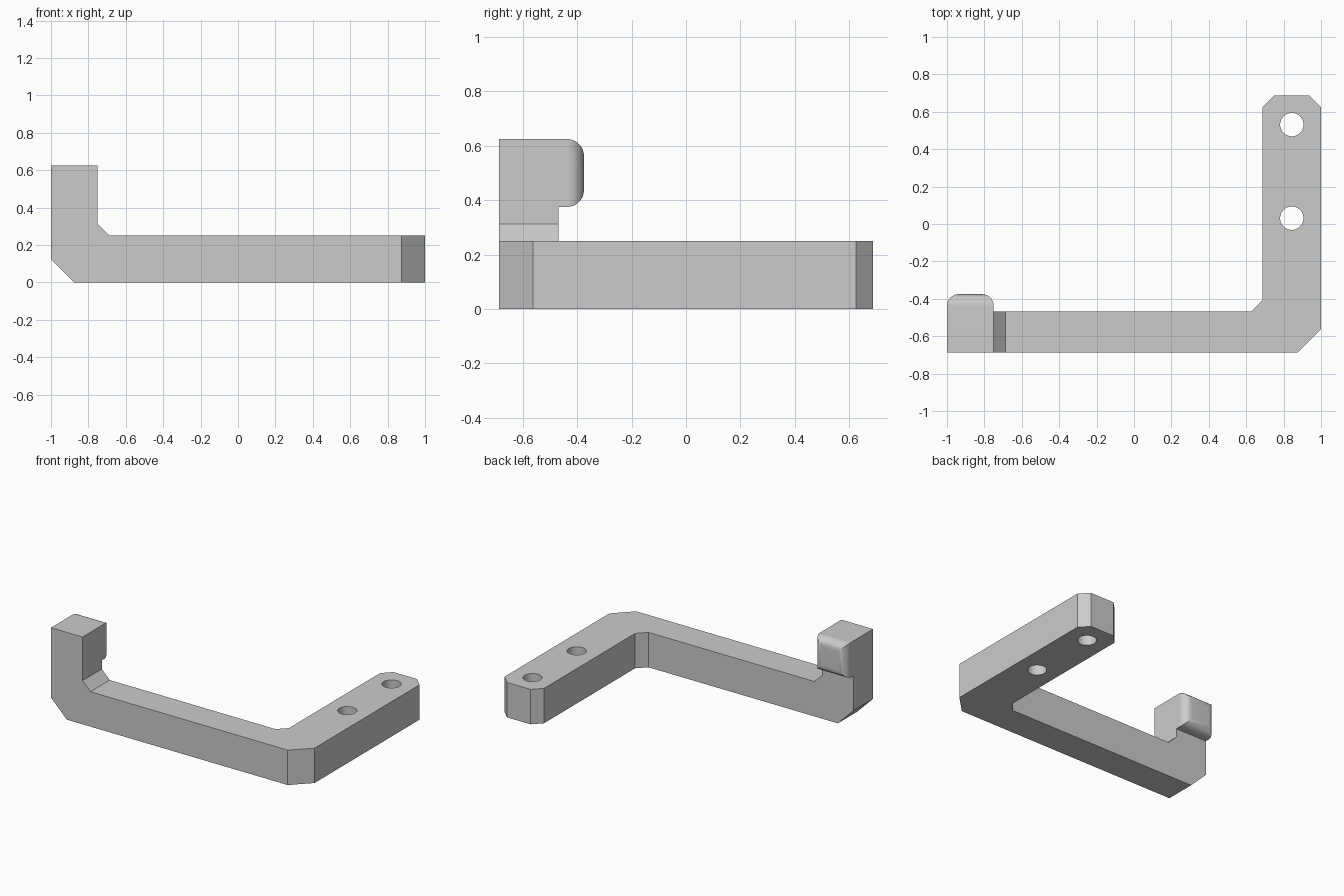
import bpy, bmesh
from mathutils import Matrix, Vector

cube = bpy.data.objects.get("Cube")
if cube:
    bpy.data.objects.remove(cube, do_unlink=True)

U = 1 / 16          # design unit; all sizes are multiples of it
HALF_Y = 11 * U

grey = bpy.data.materials.new("light grey")
grey.use_nodes = True
colour = (0.6, 0.6, 0.6, 1)
grey.diffuse_color = colour
grey.node_tree.nodes["Principled BSDF"].inputs["Base Color"].default_value = colour


def make_object(name, bm):
    bmesh.ops.recalc_face_normals(bm, faces=bm.faces)
    mesh = bpy.data.meshes.new(name)
    bm.to_mesh(mesh)
    bm.free()
    mesh.materials.append(grey)
    obj = bpy.data.objects.new(name, mesh)
    bpy.context.collection.objects.link(obj)
    return obj


def prism(name, points, to_3d, direction):
    """Extrude a flat outline along a direction."""
    bm = bmesh.new()
    face = bm.faces.new([bm.verts.new(to_3d(a * U, b * U)) for a, b in points])
    grown = bmesh.ops.extrude_face_region(bm, geom=[face])["geom"]
    verts = [g for g in grown if isinstance(g, bmesh.types.BMVert)]
    bmesh.ops.translate(bm, verts=verts, vec=direction)
    return make_object(name, bm)


def apply_modifier(obj, kind, **settings):
    mod = obj.modifiers.new(kind.lower(), kind)
    for key, value in settings.items():
        setattr(mod, key, value)
    bpy.context.view_layer.objects.active = obj
    bpy.ops.object.modifier_apply(modifier=mod.name)


def combine(obj, other, operation):
    apply_modifier(obj, "BOOLEAN", object=other, operation=operation, solver="EXACT")
    bpy.data.objects.remove(other, do_unlink=True)


# Bracket: plan outline crossed with the front outline
plan = [(-18, -11), (14, -11), (16, -9), (16, 10), (15, 11), (12, 11),
        (11, 10), (11, -6.5), (10, -7.5), (-18, -7.5)]
front = [(-16, 2), (-14, 0), (18, 0), (18, 4), (-11, 4), (-12, 5), (-12, 10), (-16, 10)]
bracket = prism("hook_bracket", plan, lambda x, y: (x, y, -0.2), Vector((0, 0, 1.2)))
side_shape = prism("front_outline", front, lambda x, z: (x, -1, z), Vector((0, 2, 0)))
combine(bracket, side_shape, "INTERSECT")

# Hook tip: block with a rounded back end
bm = bmesh.new()
depth = 4.5 * U
bmesh.ops.create_cube(bm, size=1, matrix=Matrix.Translation((-14 * U, -6 * U - depth / 2, 8 * U))
                      @ Matrix.Diagonal((4 * U, depth, 4 * U, 1)))
back = max(bm.faces, key=lambda f: f.calc_center_median().y)
bmesh.ops.bevel(bm, geom=list(back.edges), offset=U, segments=8, profile=0.5, affect="EDGES")
combine(bracket, make_object("hook_tip", bm), "UNION")

# Two screw holes through the mounting bar
for y in (0.5, 8.5):
    bm = bmesh.new()
    bmesh.ops.create_cone(bm, cap_ends=True, segments=48, radius1=U, radius2=U, depth=1,
                          matrix=Matrix.Translation((13.5 * U, y * U, 0)))
    combine(bracket, make_object("screw_hole", bm), "DIFFERENCE")

# Merge flat faces, then smooth only the curved ones
apply_modifier(bracket, "DECIMATE", decimate_type="DISSOLVE", angle_limit=0.02)
bpy.ops.object.select_all(action="DESELECT")
bracket.select_set(True)
bpy.context.view_layer.objects.active = bracket
bpy.ops.object.shade_smooth_by_angle(angle=0.52)
bracket.modifiers.new("flat_face_normals", "WEIGHTED_NORMAL").keep_sharp = True
